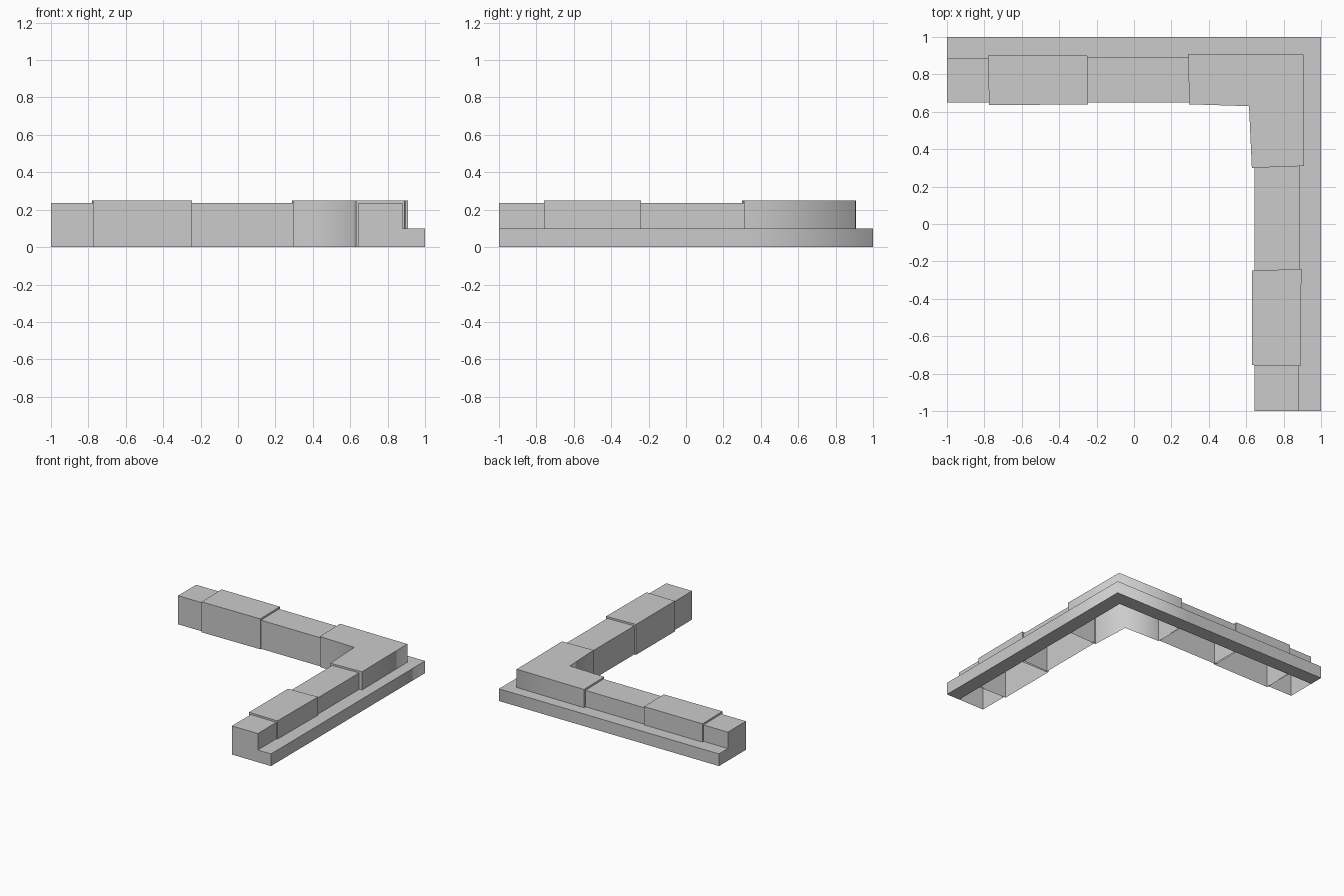
import bpy
import bmesh

cube = bpy.data.objects.get("Cube")
if cube:
    bpy.data.objects.remove(cube, do_unlink=True)

# One plain grey stone colour
GREY = (0.6, 0.6, 0.6, 1.0)
stone_mat = bpy.data.materials.new("stone_grey")
stone_mat.use_nodes = True
stone_mat.diffuse_color = GREY
stone_mat.node_tree.nodes["Principled BSDF"].inputs["Base Color"].default_value = GREY

STRIP_TOP, BLOCK_TOP, LEDGE_TOP = 0.235, 0.25, 0.1


def prism(name, outline, height, bottom=False, soft=()):
    """Raise a footprint to a height; soft lists corners shaded smooth."""
    bm = bmesh.new()
    low = [bm.verts.new((x, y, 0)) for x, y in outline]
    high = [bm.verts.new((x, y, height)) for x, y in outline]
    bm.faces.new(high)
    if bottom:
        bm.faces.new(low[::-1])
    n = len(outline)
    for i in range(n):
        j = (i + 1) % n
        bm.faces.new((low[i], low[j], high[j], high[i]))
    bmesh.ops.recalc_face_normals(bm, faces=bm.faces)
    for edge in bm.edges:
        edge.smooth = any(set(edge.verts) == {low[i], high[i]} for i in soft)
    for face in bm.faces:
        face.smooth = bool(soft)
    mesh = bpy.data.meshes.new(name)
    bm.to_mesh(mesh)
    bm.free()
    mesh.materials.append(stone_mat)
    obj = bpy.data.objects.new(name, mesh)
    bpy.context.collection.objects.link(obj)
    return obj


def box(x0, x1, y0, y1):
    return [(x0, y0), (x1, y0), (x1, y1), (x0, y1)]


# Low outer ledge running round the corner
prism("ledge", [(-1, 0.885), (0.3, 0.885), (0.88, 0.88), (0.88, 0.3), (0.88, -1),
                (1, -1), (1, 0.3), (1, 1), (0.3, 1), (-1, 1)],
      LEDGE_TOP, bottom=True, soft=(6, 7, 8))

# Wall strips between the blocks, hollow underneath
prism("back_strip_end", box(-1, -0.77, 0.65, 0.885), STRIP_TOP)
prism("back_strip_middle", box(-0.26, 0.3, 0.65, 0.89), STRIP_TOP)
prism("side_strip_middle", box(0.645, 0.885, -0.26, 0.31), STRIP_TOP)
prism("side_strip_end", box(0.645, 0.88, -1, -0.75), STRIP_TOP)

# Slightly larger, uneven blocks
prism("back_block", [(-0.78, 0.9), (-0.25, 0.9), (-0.245, 0.64), (-0.775, 0.635)], BLOCK_TOP)
prism("side_block", [(0.63, -0.25), (0.895, -0.24), (0.89, -0.76), (0.63, -0.755)], BLOCK_TOP)

# Corner block with softened inner and outer corners
prism("corner_block", [(0.29, 0.91), (0.905, 0.905), (0.91, 0.31),
                       (0.63, 0.3), (0.615, 0.63), (0.295, 0.64)],
      BLOCK_TOP, soft=(1, 4))
